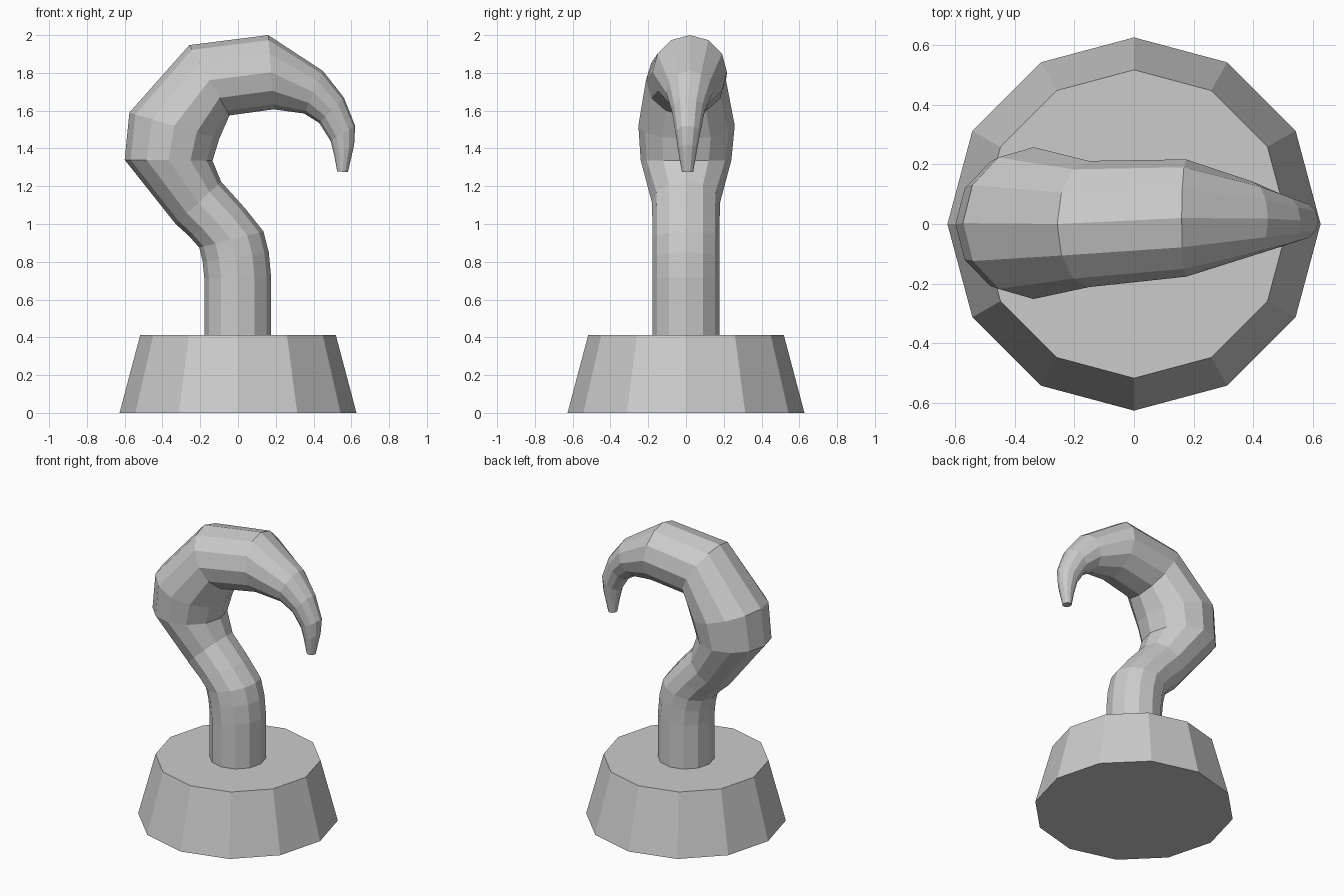
import bpy, bmesh
from math import sin, cos, pi

if "Cube" in bpy.data.objects:
    bpy.data.objects.remove(bpy.data.objects["Cube"])

SIDES = 12


def loft(name, rings):
    """Skin a list of closed rings and cap both ends."""
    bm = bmesh.new()
    loops = [[bm.verts.new(p) for p in ring] for ring in rings]
    for lo, hi in zip(loops, loops[1:]):
        for i in range(SIDES):
            j = (i + 1) % SIDES
            bm.faces.new((lo[i], lo[j], hi[j], hi[i]))
    bm.faces.new(loops[0][::-1])
    bm.faces.new(loops[-1])
    bmesh.ops.recalc_face_normals(bm, faces=bm.faces)
    mesh = bpy.data.meshes.new(name)
    bm.to_mesh(mesh)
    bm.free()
    obj = bpy.data.objects.new(name, mesh)
    bpy.context.collection.objects.link(obj)
    return obj


def ring(outer, inner, half_width, shift=0.0):
    """Ellipse spanning outer to inner point in the xz plane."""
    (ax, az), (bx, bz) = outer, inner
    pts = []
    for k in range(SIDES):
        a = 2 * pi * k / SIDES
        c = cos(a) / 2
        pts.append(((ax + bx) / 2 + (ax - bx) * c,
                    shift + half_width * sin(a),
                    (az + bz) / 2 + (az - bz) * c))
    return pts


# Tapered pedestal
loft("pedestal", [ring((-r, z), (r, z), r)
                  for r, z in ((0.627, 0.0), (0.518, 0.412))])

# Curved stem swelling into a hooked, tapering end
stations = [
    ((-0.178, 0.40), (0.175, 0.40), 0.178, 0),
    ((-0.178, 0.71), (0.175, 0.72), 0.178, 0),
    ((-0.187, 0.80), (0.163, 0.85), 0.178, 0),
    ((-0.205, 0.875), (0.135, 0.96), 0.178, 0),
    ((-0.26, 0.937), (0.04, 1.08), 0.178, 0),
    ((-0.33, 1.00), (-0.09, 1.225), 0.18, 0),
    ((-0.60, 1.34), (-0.135, 1.335), 0.24, 0),
    ((-0.575, 1.59), (-0.10, 1.45), 0.255, 0.003),
    ((-0.258, 1.947), (-0.045, 1.575), 0.212, 0),
    ((0.16, 2.00), (0.19, 1.607), 0.197, 0.02),
    ((0.45, 1.81), (0.35, 1.585), 0.124, 0.018),
    ((0.56, 1.67), (0.43, 1.535), 0.088, 0.012),
    ((0.62, 1.52), (0.49, 1.44), 0.065, 0.01),
    ((0.615, 1.42), (0.51, 1.36), 0.05, 0.008),
    ((0.582, 1.275), (0.525, 1.278), 0.03, 0.008),
]
loft("hook", [ring(*s) for s in stations])
